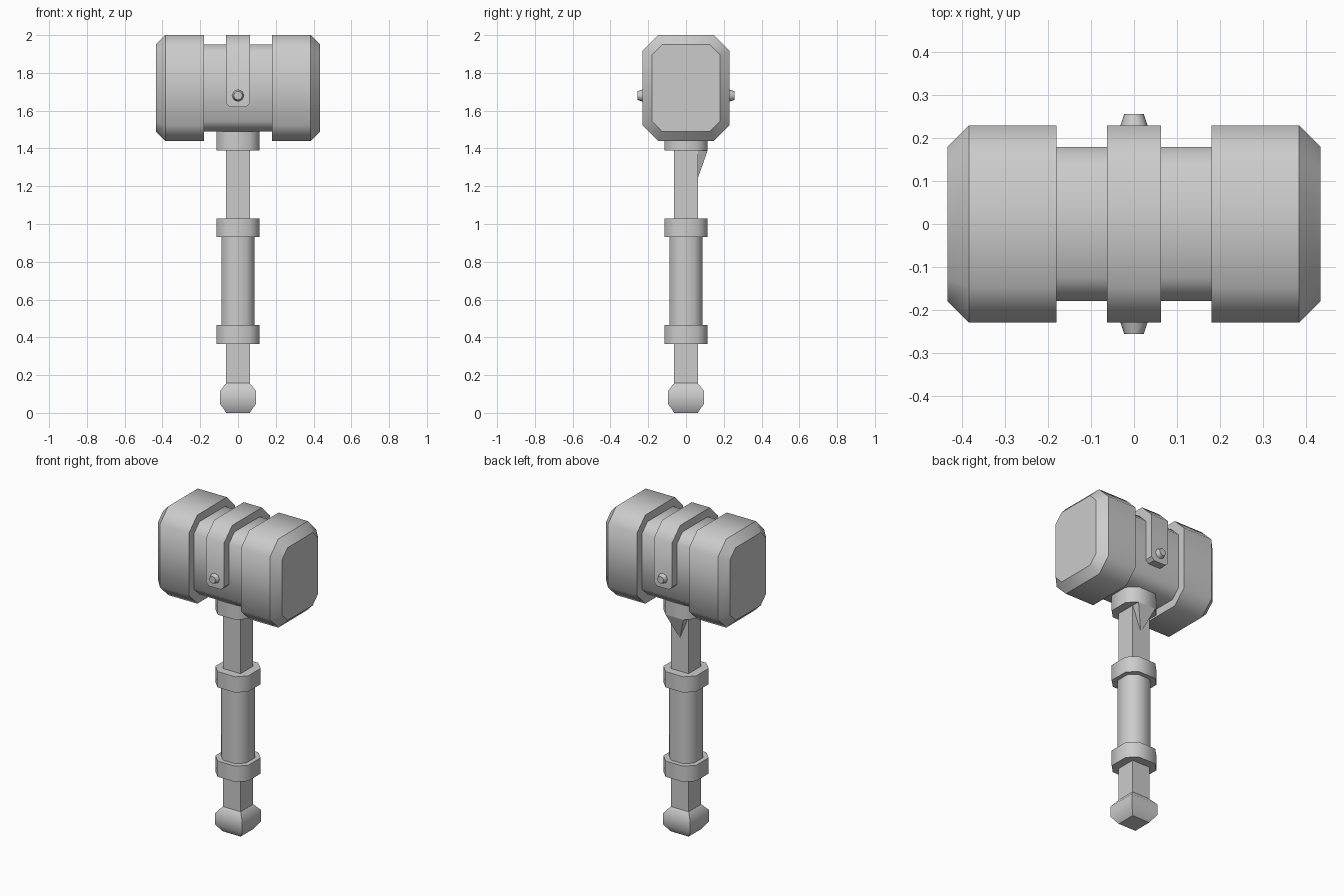
import bpy, bmesh, math
from mathutils import Vector

if "Cube" in bpy.data.objects:
    bpy.data.objects.remove(bpy.data.objects["Cube"])


def octagon(hu, hv, c, cv=0.0, bottom=True):
    """Chamfered rectangle in (u, v); c = 0 gives a plain rectangle."""
    if c == 0:
        return [(-hu, cv - hv), (hu, cv - hv), (hu, cv + hv), (-hu, cv + hv)]
    low = [(-hu, cv - hv + c), (-hu + c, cv - hv), (hu - c, cv - hv), (hu, cv - hv + c)]
    if not bottom:
        low = [(-hu, cv - hv), (hu, cv - hv)]
    return low + [(hu, cv + hv - c), (hu - c, cv + hv), (-hu + c, cv + hv), (-hu, cv + hv - c)]


def finish(bm, name, crease_x=False):
    """Smooth shading with sharp edges above 50 degrees (and around x rings if asked)."""
    bmesh.ops.recalc_face_normals(bm, faces=bm.faces[:])
    for f in bm.faces:
        f.smooth = True
    for e in bm.edges:
        ring = abs(e.verts[0].co.x - e.verts[1].co.x) < 1e-5
        e.smooth = e.calc_face_angle(0) < math.radians(50) and not (crease_x and ring)
    me = bpy.data.meshes.new(name)
    bm.to_mesh(me)
    bm.free()
    ob = bpy.data.objects.new(name, me)
    bpy.context.collection.objects.link(ob)
    return ob


def loft(sections, axis):
    """Capped loft through (position, outline) sections along x, y or z."""
    place = {'x': lambda p, u, v: (p, u, v),
             'y': lambda p, u, v: (u, p, v),
             'z': lambda p, u, v: (u, v, p)}[axis]
    bm = bmesh.new()
    rings = [[bm.verts.new(place(p, u, v)) for u, v in o] for p, o in sections]
    n = len(rings[0])
    for a, b in zip(rings, rings[1:]):
        for i in range(n):
            j = (i + 1) % n
            bm.faces.new((a[i], a[j], b[j], b[i]))
    bm.faces.new(rings[0])
    bm.faces.new(rings[-1])
    return bm


HEAD_Z = 1.72
big = octagon(0.23, 0.28, 0.082, HEAD_Z)
small = octagon(0.18, 0.23, 0.054, HEAD_Z)

# Hammer head: core and two striking blocks
finish(loft([(-0.19, small), (0.19, small)], 'x'), "head_core", True)
for s, side in ((-1, "left"), (1, "right")):
    finish(loft([(s * 0.181, big), (s * 0.385, big), (s * 0.435, small)], 'x'),
           "striking_block_" + side, True)

# Strap over the head, lower corners clipped
strap = octagon(0.23, 0.19, 0.082, 1.81, bottom=False)
bm = loft([(-0.063, strap), (0.063, strap)], 'x')
low = [e for e in bm.edges if all(v.co.z < 1.63 for v in e.verts)
       and abs(e.verts[0].co.x - e.verts[1].co.x) < 1e-5]
bmesh.ops.bevel(bm, geom=low, offset=0.02, segments=1, affect='EDGES')
finish(bm, "head_strap", True)

# Rivets through the strap
def circle(r):
    return [(r * math.cos(i * math.pi / 4), 1.68 + r * math.sin(i * math.pi / 4)) for i in range(8)]

for s, side in ((-1, "front"), (1, "back")):
    finish(loft([(s * 0.22, circle(0.035)), (s * 0.256, circle(0.023))], 'y'), "rivet_" + side)

# Handle: square shaft, grip and three collars
shaft = octagon(0.0625, 0.0625, 0)
finish(loft([(0.15, shaft), (1.42, shaft)], 'z'), "shaft")
grip = octagon(0.0875, 0.0875, 0.044)
finish(loft([(0.44, grip), (0.95, grip)], 'z'), "grip")
collar = octagon(0.115, 0.115, 0.053)
for name, z0, z1 in (("lower", 0.365, 0.465), ("upper", 0.93, 1.03), ("head", 1.39, 1.495)):
    finish(loft([(z0, collar), (z1, collar)], 'z'), name + "_collar")

# Pommel
finish(loft([(z, octagon(r, r, 0)) for z, r in
             ((0, 0.062), (0.048, 0.095), (0.117, 0.095), (0.157, 0.0625))], 'z'), "pommel")

# Pointed spur below the head collar, on the back
bm = bmesh.new()
top = [bm.verts.new(p) for p in ((-0.0625, 0.06, 1.39), (0.0625, 0.06, 1.39),
                                 (0.0625, 0.115, 1.39), (-0.0625, 0.115, 1.39))]
tip = bm.verts.new((0, 0.06, 1.235))
bm.faces.new(top)
for i in range(4):
    bm.faces.new((top[i], top[(i + 1) % 4], tip))
finish(bm, "back_spur")
